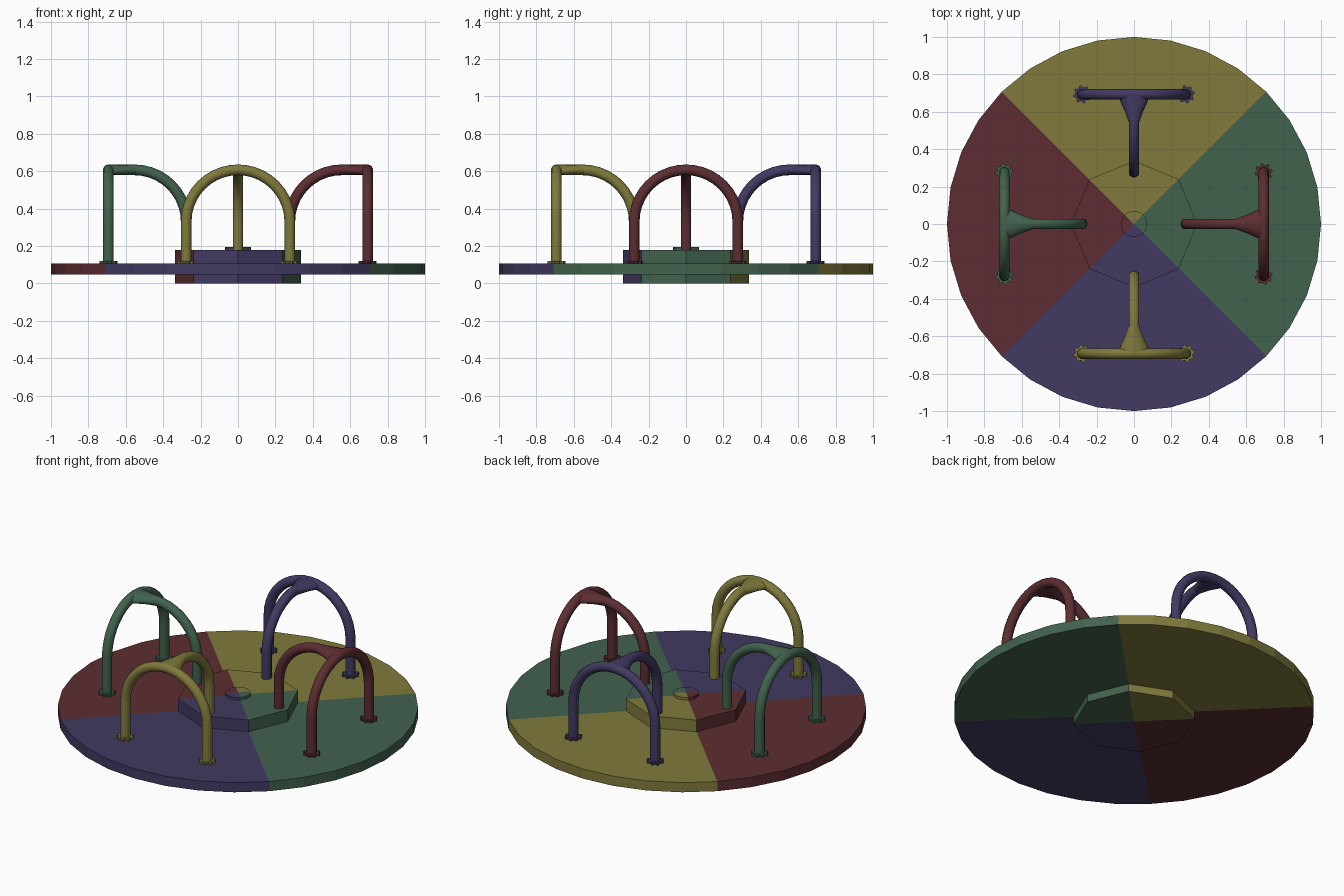
import bpy, bmesh, math
from mathutils import Vector, Matrix

if "Cube" in bpy.data.objects:
    bpy.data.objects.remove(bpy.data.objects["Cube"])


def material(name, rgb):
    m = bpy.data.materials.new(name)
    m.diffuse_color = (*rgb, 1)
    m.use_nodes = True
    m.node_tree.nodes["Principled BSDF"].inputs["Base Color"].default_value = m.diffuse_color
    return m


GREEN = material("dull green", (0.054, 0.122, 0.076))
YELLOW = material("olive yellow", (0.216, 0.195, 0.045))
RED = material("dark red", (0.107, 0.027, 0.032))
PURPLE = material("muted purple", (0.054, 0.042, 0.122))
QUADRANTS = [GREEN, YELLOW, RED, PURPLE]      # +x, +y, -x, -y


def finish(name, bm, mats, smooth=False):
    bmesh.ops.recalc_face_normals(bm, faces=bm.faces)
    for f in bm.faces:
        f.smooth = smooth and len(f.verts) == 4
    me = bpy.data.meshes.new(name)
    bm.to_mesh(me)
    bm.free()
    for m in mats:
        me.materials.append(m)
    ob = bpy.data.objects.new(name, me)
    bpy.context.collection.objects.link(ob)
    return ob


def quartered_disc(name, radius, z0, z1, sides):
    """Drum made of triangle fans, coloured by the quarter each face lies in."""
    bm = bmesh.new()
    lo, hi = bm.verts.new((0, 0, z0)), bm.verts.new((0, 0, z1))
    rings = [[bm.verts.new((radius * math.cos(math.tau * i / sides),
                            radius * math.sin(math.tau * i / sides), z))
              for i in range(sides)] for z in (z0, z1)]
    for i in range(sides):
        j = (i + 1) % sides
        a, b, c, d = rings[0][i], rings[0][j], rings[1][j], rings[1][i]
        quarter = int(((i + 0.5) / sides * 4 + 0.5) % 4)
        for vs in ((a, b, c, d), (lo, b, a), (hi, d, c)):
            bm.faces.new(vs).material_index = quarter
    return finish(name, bm, QUADRANTS)


def loft(bm, rings):
    """Skin a list of point rings and close both ends."""
    vr = [[bm.verts.new(p) for p in ring] for ring in rings]
    n = len(vr[0])
    for a, b in zip(vr, vr[1:]):
        for i in range(n):
            j = (i + 1) % n
            bm.faces.new((a[i], a[j], b[j], b[i]))
    bm.faces.new(vr[0])
    bm.faces.new(vr[-1])


def tube(bm, path, side, r, n=14):
    """Round tube along a planar path; side is the plane's normal."""
    pts = [Vector(p) for p in path]
    rings = []
    for i, p in enumerate(pts):
        t = (pts[min(i + 1, len(pts) - 1)] - pts[max(i - 1, 0)]).normalized()
        u = side.cross(t)
        rings.append([p + r * (math.cos(math.tau * k / n) * u + math.sin(math.tau * k / n) * side)
                      for k in range(n)])
    loft(bm, rings)


R, BEND, SPRING, OUT, DECK = 0.0285, 0.277, 0.33, 0.693, 0.106

# Deck, hub and centre cap
quartered_disc("deck", 1.0, 0.047, DECK, 32)
quartered_disc("hub", 0.338, 0.0, 0.178, 8)
quartered_disc("centre_cap", 0.07, 0.17, 0.194, 16)


def handle(label, angle, mat):
    turn = Matrix.Rotation(angle, 4, 'Z')
    bm = bmesh.new()
    # outer arch
    arc = [(BEND * math.cos(a), -OUT, SPRING + BEND * math.sin(a))
           for a in (math.pi * i / 20 for i in range(21))]
    tube(bm, [(BEND, -OUT, 0.09)] + arc + [(-BEND, -OUT, 0.09)], Vector((0, 1, 0)), R)
    # inner leg bending down onto the hub
    arc = [(0, -2 * BEND + BEND * math.sin(a), SPRING + BEND * math.cos(a))
           for a in (math.pi / 2 * i / 10 for i in range(11))]
    tube(bm, [(0, -OUT, SPRING + BEND)] + arc + [(0, -BEND, 0.16)], Vector((1, 0, 0)), R)
    # flared web joining the leg to the arch
    rings = []
    for y, w in ((-0.545, R), (-0.605, 0.05), (-0.66, 0.075), (-OUT, 0.08)):
        ring = []
        for k in range(16):
            a = math.tau * k / 16
            x = w * math.cos(a)
            top = SPRING + math.sqrt(BEND ** 2 - x * x)
            ring.append((x, y, top + 0.98 * R * math.sin(a)))
        rings.append(ring)
    loft(bm, rings)
    bm.transform(turn)
    finish(label + "_handle", bm, [mat], smooth=True)

    # notched foot plates under the arch
    bm = bmesh.new()
    for s in (-1, 1):
        loft(bm, [[(s * BEND + r * math.cos(a), -OUT + r * math.sin(a), z)
                   for a, r in ((math.tau * (k + 0.5) / 32, 0.048 if k % 4 < 2 else 0.037)
                                for k in range(32))] for z in (DECK - 0.01, 0.119)])
    bm.transform(turn)
    finish(label + "_foot_plates", bm, [mat])


for i, (label, mat) in enumerate((("front", YELLOW), ("right", RED),
                                  ("back", PURPLE), ("left", GREEN))):
    handle(label, i * math.pi / 2, mat)
